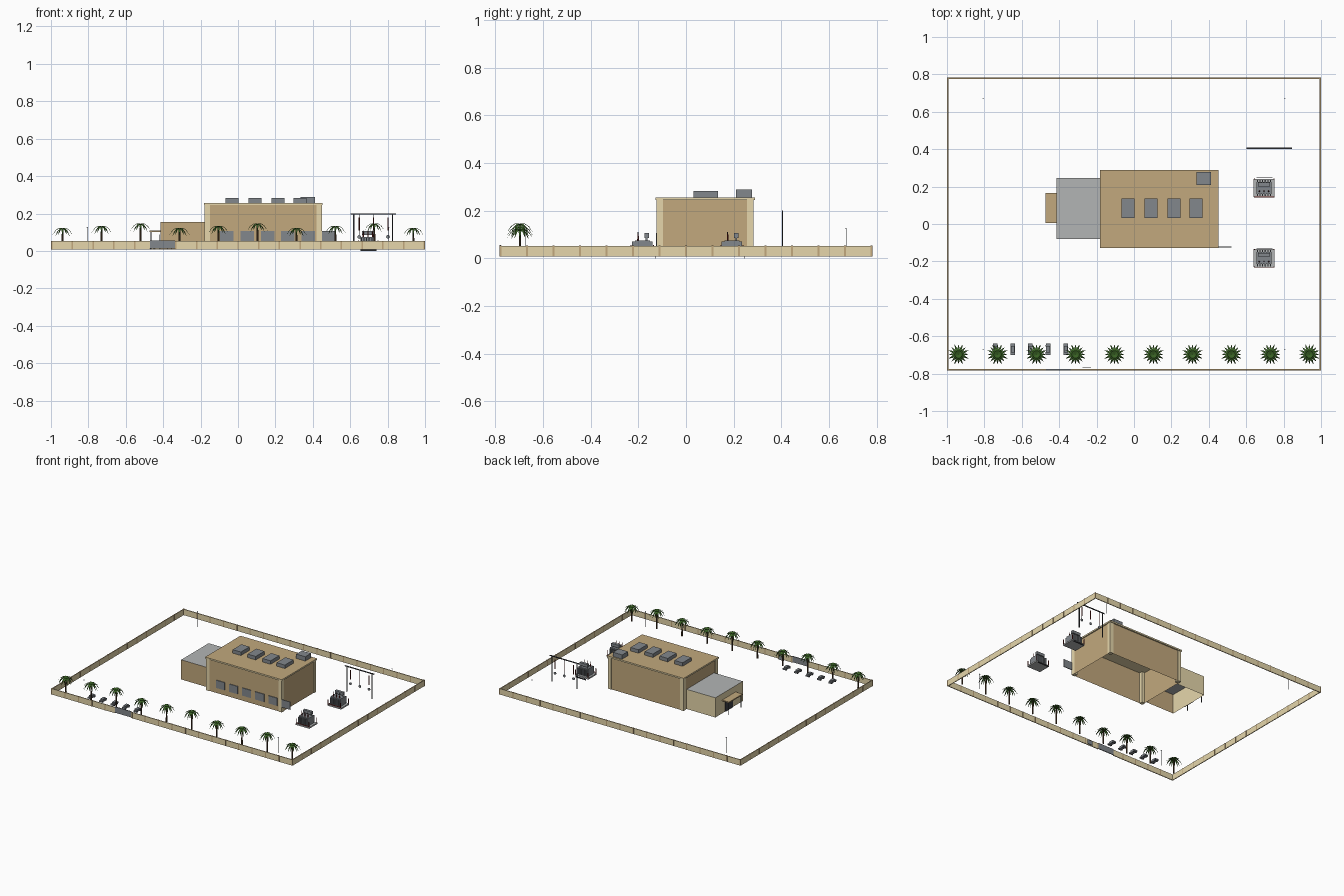
import bpy, bmesh, math
from mathutils import Matrix, Vector

if "Cube" in bpy.data.objects:
    bpy.data.objects.remove(bpy.data.objects["Cube"])

def mat(name, r, g, b):
    m = bpy.data.materials.new(name)
    lin = lambda c: c / 12.92 if c <= 0.04045 else ((c + 0.055) / 1.055) ** 2.4
    m.diffuse_color = (lin(r), lin(g), lin(b), 1)
    m.use_nodes = True
    m.node_tree.nodes["Principled BSDF"].inputs["Base Color"].default_value = m.diffuse_color
    return m

TAN = mat("tan_render", 0.76, 0.66, 0.49)
CREAM = mat("cream_render", 0.90, 0.84, 0.67)
ROOF = mat("grey_roof", 0.70, 0.71, 0.71)
METAL = mat("grey_metal", 0.51, 0.53, 0.55)
DARK = mat("dark_steel", 0.24, 0.25, 0.27)
GREEN = mat("palm_green", 0.22, 0.38, 0.14)
TRUNK = mat("trunk_brown", 0.31, 0.23, 0.16)
RED = mat("dark_red", 0.45, 0.13, 0.11)
G = 0.008   # ground level

class Part:
    """Collects primitives into one object."""
    def __init__(self, name, *mats):
        self.name, self.mats, self.bm = name, mats, bmesh.new()

    def box(self, x0, x1, y0, y1, z0, z1, m=0, open_bottom=False):
        mx = Matrix.Translation(((x0 + x1) / 2, (y0 + y1) / 2, (z0 + z1) / 2)) @ \
            Matrix.Diagonal((x1 - x0, y1 - y0, z1 - z0, 1))
        vs = bmesh.ops.create_cube(self.bm, size=1, matrix=mx)["verts"]
        fs = {f for v in vs for f in v.link_faces}
        for f in fs:
            f.material_index = m
        if open_bottom:
            f = min(fs, key=lambda f: f.calc_center_median().z)
            bmesh.ops.delete(self.bm, geom=[f], context="FACES_ONLY")
        return self

    def cyl(self, x, y, z0, z1, r0, r1=None, n=8, m=0, turn=None):
        mx = Matrix.Translation((x, y, (z0 + z1) / 2))
        if turn:
            mx = mx @ Matrix.Rotation(math.pi / 2, 4, turn)
        vs = bmesh.ops.create_cone(self.bm, cap_ends=True, segments=n, radius1=r0,
            radius2=r0 if r1 is None else r1, depth=z1 - z0, matrix=mx)["verts"]
        for f in {f for v in vs for f in v.link_faces}:
            f.material_index = m
        return self

    def done(self, rule=None):
        self.bm.normal_update()
        if rule:
            for f in self.bm.faces:
                f.material_index = rule(f)
        me = bpy.data.meshes.new(self.name)
        self.bm.to_mesh(me)
        self.bm.free()
        for m in self.mats:
            me.materials.append(m)
        ob = bpy.data.objects.new(self.name, me)
        bpy.context.collection.objects.link(ob)
        return ob

# Perimeter wall with a gap for the gate; the tops are tan
H, T, Y = 0.052, 0.006, 0.782
wall = Part("perimeter_wall", CREAM, TAN)
wall.box(-0.999, -0.47, -Y, -Y + T, G, H).box(-0.337, 0.999, -Y, -Y + T, G, H)
wall.box(-0.999, 0.999, Y - T, Y, G, H)
wall.box(-0.999, -0.999 + T, -Y + T, Y - T, G, H).box(0.999 - T, 0.999, -Y + T, Y - T, G, H)
wall.done(lambda f: 1 if f.normal.z > 0.5 else 0)

# Wall posts
posts = Part("wall_posts", TAN)
def post(x, y):
    posts.box(x - 0.004, x + 0.004, y - 0.004, y + 0.004, G, H + 0.001)
for s in (-1, 1):
    for i in range(19):
        x = -0.996 + i * 1.992 / 18
        if s > 0 or not -0.47 < x < -0.337:
            post(x, s * 0.779)
    for i in range(1, 14):
        post(s * 0.996, -0.779 + i * 1.558 / 14)
posts.done()

# Gate and its side panel
Part("gate", METAL).box(-0.47, -0.337, -0.782, -0.776, 0.012, 0.056).done()
Part("gate_side_panel", METAL).box(-0.275, -0.23, -0.768, -0.764, G, 0.04).done()

# Main hall: open shell, corner pilasters, cornice
X0, X1, Y0, Y1 = -0.175, 0.445, -0.12, 0.28
Part("main_hall", TAN).box(X0, X1, Y0, Y1, G, 0.253, open_bottom=True).done()
pil = Part("corner_pilasters", CREAM)
for x in (X0 + 0.01, X1 - 0.01):
    for y in (Y0 + 0.01, Y1 - 0.01):
        pil.box(x - 0.014, x + 0.014, y - 0.014, y + 0.014, G, 0.246)
pil.done()
Part("roof_cornice", CREAM, TAN).box(X0 - 0.008, X1 + 0.008, Y0 - 0.008, Y1 + 0.01, 0.245, 0.256) \
    .done(lambda f: 1 if f.normal.z > 0.5 else 0)

# Front windows (the row runs past the right corner)
win = Part("front_windows", METAL)
for i in range(6):
    x = -0.06 + i * 0.109
    win.box(x - 0.036, x + 0.036, Y0 - 0.006, Y0 - 0.001, 0.048, 0.106)
win.done()

# Rooftop units
def roof_unit(name, x, y, hx, hy, top):
    Part(name, METAL).box(x - hx, x + hx, y - hy, y + hy, 0.256, top).done()

for i, x in enumerate((-0.032, 0.091, 0.214, 0.332)):
    roof_unit(f"roof_unit_{i + 1}", x, 0.083, 0.034, 0.052, 0.282)
roof_unit("roof_stair_box", 0.373, 0.243, 0.038, 0.034, 0.288)

# Side annex with canopy and door
Part("annex", CREAM, TAN, ROOF).box(-0.415, -0.176, -0.08, 0.245, G, 0.155, open_bottom=True) \
    .done(lambda f: 2 if f.normal.z > 0.5 else 1 if f.normal.y < -0.5 else 0)
Part("entrance_canopy", TAN).box(-0.472, -0.415, 0.005, 0.165, 0.1, 0.108).done()
cols = Part("canopy_posts", DARK)
for y in (0.012, 0.158):
    cols.box(-0.467, -0.463, y - 0.002, y + 0.002, G, 0.1)
cols.done()
Part("entrance_door", DARK).box(-0.419, -0.416, 0.04, 0.13, G, 0.088).done()

# Transformers on pads
for k, y in enumerate((-0.183, 0.193)):
    t = Part(f"transformer_{k + 1}", METAL, DARK, RED, ROOF)
    t.box(0.64, 0.752, y - 0.048, y + 0.048, G, 0.018, 3)
    t.box(0.655, 0.735, y - 0.032, y + 0.032, 0.018, 0.075)
    t.box(0.662, 0.728, y + 0.008, y + 0.028, 0.085, 0.106)
    for x in (0.668, 0.722):
        t.box(x - 0.003, x + 0.003, y + 0.014, y + 0.022, 0.075, 0.085)
    for i in range(6):      # radiator fins
        x = 0.66 + i * 0.014
        for s in (-1, 1):
            t.box(x - 0.003, x + 0.003, y + s * 0.037 - 0.006, y + s * 0.037 + 0.006, 0.024, 0.07)
    for x in (0.67, 0.695, 0.72):   # bushings
        t.cyl(x, y - 0.018, 0.075, 0.105, 0.004, 0.002, 8, 2)
        t.cyl(x, y - 0.018, 0.105, 0.11, 0.002, m=1)
    for x in (0.644, 0.748):        # red pipe frame
        for s in (-1, 1):
            t.box(x - 0.002, x + 0.002, y + s * 0.047 - 0.002, y + s * 0.047 + 0.002, 0.018, 0.055, 2)
    t.box(0.642, 0.75, y - 0.05, y - 0.046, 0.022, 0.026, 2)
    t.box(0.655, 0.74, y + 0.052, y + 0.055, 0, 0.009, 1)
    t.done()

# Line gantry with hanging insulators and end discs
g = Part("line_gantry", DARK, RED, METAL)
for x in (0.619, 0.826):
    g.box(x - 0.003, x + 0.003, 0.402, 0.408, G, 0.198)
g.box(0.602, 0.845, 0.402, 0.408, 0.195, 0.201)
for x in (0.648, 0.725, 0.802):
    g.cyl(x, 0.405, 0.085, 0.195, 0.001, n=6)
    g.cyl(x, 0.405, 0.108, 0.178, 0.003, n=8, m=1)
    g.cyl(x, 0.405, 0.073, 0.077, 0.01, n=12, m=2, turn="X")
g.done()

# Lamp poles near the corners
lamp = Part("lamp_poles", METAL)
for x in (-0.805, 0.805):
    for y in (-0.672, 0.672):
        lamp.cyl(x, y, G, 0.126, 0.0012, n=6).box(x - 0.004, x + 0.004, y - 0.002, y + 0.002, 0.124, 0.127)
lamp.done()

# Parked cars
for i in range(5):
    x = -0.743 + i * 0.0945
    c = Part(f"car_{i + 1}", METAL, DARK)
    c.box(x - 0.012, x + 0.012, -0.7, -0.64, 0.012, 0.022)
    c.box(x - 0.01, x + 0.01, -0.687, -0.651, 0.022, 0.031)
    for sx in (-0.011, 0.011):
        for y in (-0.689, -0.651):
            c.box(x + sx - 0.002, x + sx + 0.002, y - 0.005, y + 0.005, G, 0.017, 1)
    c.done()

# Palm row: three repeating heights, drooping pointed fronds
def palm(i):
    x, y, top = -0.938 + i * 0.2084, -0.697, (0.122, 0.133, 0.146)[i % 3]
    p = Part(f"palm_{i + 1}", TRUNK, GREEN).cyl(x, y, G, top - 0.01, 0.006, 0.004, 7)
    c = Vector((x, y, top - 0.008))
    for k in range(16):
        a = k * math.tau / 16
        d, side = Vector((math.cos(a), math.sin(a), 0)), Vector((-math.sin(a), math.cos(a), 0))
        lift, length = (0.008, 0.057) if k % 2 else (0.002, 0.052)
        rows = []
        for t, w, z in ((0, 0.002, 0), (0.35, 0.0065, lift), (0.7, 0.0045, lift - 0.012), (1, 0.0005, lift - 0.036)):
            o = c + d * length * t + Vector((0, 0, z))
            rows.append([p.bm.verts.new(v) for v in (o - side * w, o + side * w)])
        for r, s in zip(rows, rows[1:]):
            p.bm.faces.new((r[0], s[0], s[1], r[1])).material_index = 1
    p.done()

for i in range(10):
    palm(i)
